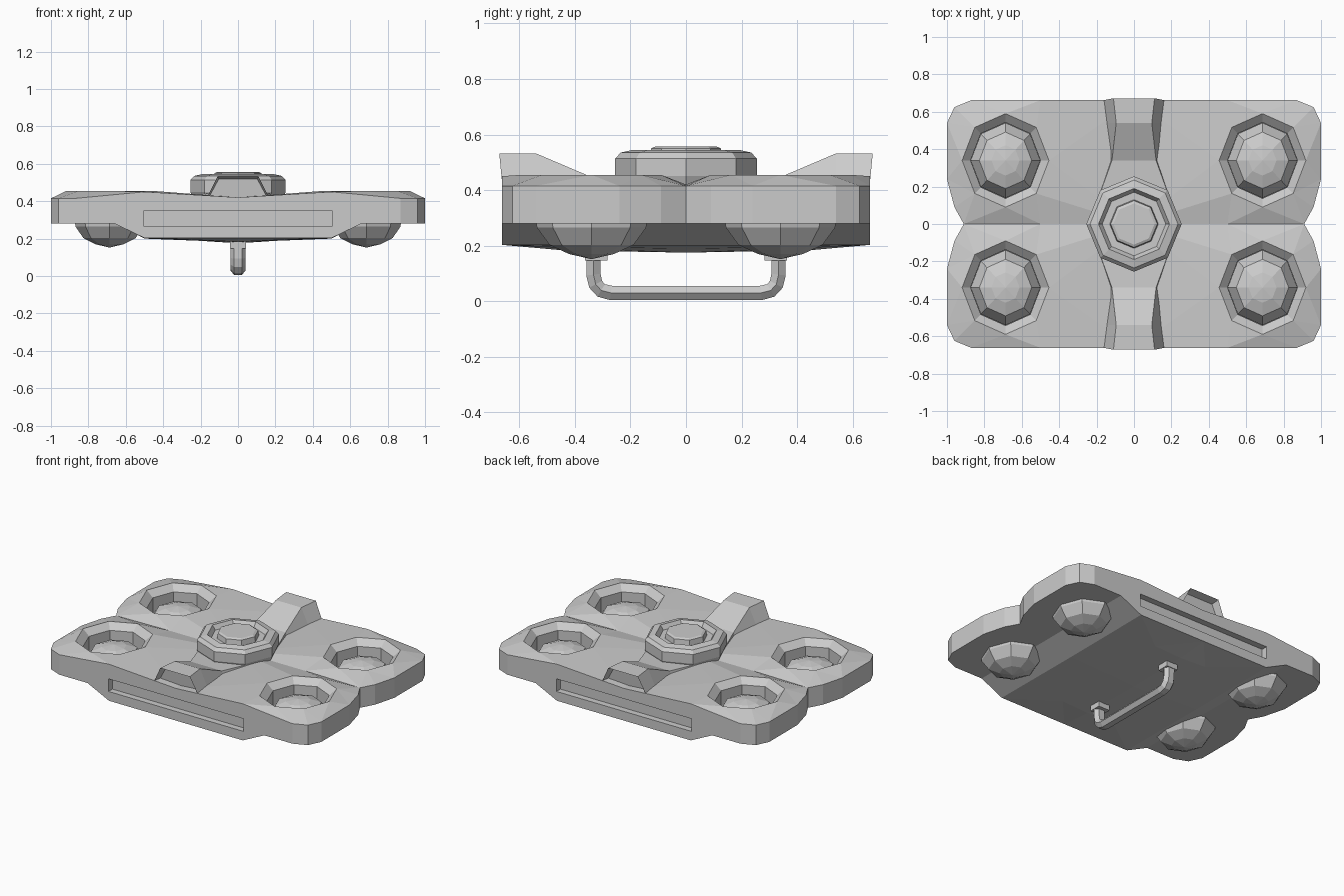
import bpy, bmesh
from math import cos, sin, pi

if "Cube" in bpy.data.objects:
    bpy.data.objects.remove(bpy.data.objects["Cube"])


def finish(name, bm):
    bmesh.ops.remove_doubles(bm, verts=bm.verts, dist=0.0005)
    bmesh.ops.recalc_face_normals(bm, faces=bm.faces)
    me = bpy.data.meshes.new(name)
    bm.to_mesh(me)
    bm.free()
    ob = bpy.data.objects.new(name, me)
    bpy.context.collection.objects.link(ob)
    return ob


def ring(cx, cy, rx, ry, z):
    return [(cx + rx * cos(k * pi / 4), cy + ry * sin(k * pi / 4), z) for k in range(8)]


def lathe(name, cx, cy, profile, ratio=1.0):
    """Eight-sided turned solid from (radius, z) points."""
    bm = bmesh.new()
    loops = [[bm.verts.new(p) for p in ring(cx, cy, r, r * ratio, z)] for r, z in profile]
    for a, b in zip(loops, loops[1:]):
        for k in range(8):
            j = (k + 1) % 8
            bm.faces.new((a[k], a[j], b[j], b[k]))
    bm.faces.new(loops[0])
    bm.faces.new(loops[-1])
    return finish(name, bm)


# Body: one quadrant described by named points, then mirrored four ways
P = {}
edge = [(.91, 0), (.96, .09), (1, .24), (1, .54), (.96, .625), (.87, .662)]
for i, (x, y) in enumerate(edge):
    P[f"E{i}"] = (x, y, .415)
    P[f"e{i}"] = (x, y, .28)
for k in range(8):
    P[f"R{k}"] = ring(.687, .34, .232, .25, .455)[k]
    P[f"B{k}"] = ring(.687, .34, .187, .203, .415)[k]
    P[f"b{k}"] = ring(.687, .34, .187, .203, .29)[k]
P.update(
    E6=(.5, .662, .45), M=(0, .662, .42), V=(.5, 0, .42), C=(0, 0, .42),
    S=(.66, .662, .28), S0=(.66, 0, .28), T=(.5, .662, .203), T0=(.5, 0, .2),
    K=(.2, .44, .192), C0=(.2, 0, .188), M0=(0, .662, .203), N=(0, .44, .183), O=(0, 0, .175),
    a=(.503, .662, .35), bb=(.503, .662, .265), c=(0, .662, .35), d=(0, .662, .265),
    ai=(.503, .62, .35), bi=(.503, .62, .265), ci=(0, .62, .35), di=(0, .62, .265))
faces = """R0 E2 E3|R0 E3 R1|R1 E3 E4|R1 E4 E5|R1 E5 R2|R2 E5 E6|R2 E6 R3|R3 E6 M|R3 M R4
R4 M C|R4 C R5|R5 C V|R5 V R6|R6 V E0|R6 E0 R7|R7 E0 E1|R7 E1 E2|R7 E2 R0
e0 e1 e2 e3 e4 e5 S S0|S T T0 S0|T T0 C0 K|T K M0|K C0 O N|M0 K N
E5 E6 a bb T S e5|E6 M c a|a c ci ai|ai ci di bi|bi di d bb|a ai bi bb|bb d M0 T"""
face_list = [f.split() for f in faces.replace("\n", "|").split("|")]
face_list += [[f"E{i}", f"E{i+1}", f"e{i+1}", f"e{i}"] for i in range(5)]
for k in range(8):
    j = (k + 1) % 8
    face_list += [[f"R{k}", f"R{j}", f"B{j}", f"B{k}"], [f"B{k}", f"B{j}", f"b{j}", f"b{k}"]]
face_list.append([f"b{k}" for k in range(8)])
bm = bmesh.new()
for sx in (1, -1):
    for sy in (1, -1):
        v = {n: bm.verts.new((x * sx, y * sy, z)) for n, (x, y, z) in P.items()}
        for f in face_list:
            bm.faces.new([v[n] for n in f])
finish("body", bm)

# Faceted balls sitting in the four corner sockets
ball = [(.002, .152), (.075, .17), (.14, .203), (.182, .265), (.186, .30),
        (.14, .375), (.075, .40), (.002, .41)]
for sx in (1, -1):
    for sy in (1, -1):
        lathe("corner_ball", .687 * sx, .34 * sy, ball, 1.08)

# Central hub with groove and raised button
lathe("hub", 0, 0, [(.235, .40), (.255, .45), (.255, .513), (.235, .535), (.19, .545), (.17, .515),
                    (.13, .515), (.125, .55), (.11, .557)])

# End ramps, hollowed on the outer face, their inner ends running under the hub
for s in (1, -1):
    bm = bmesh.new()
    sect = [(.17, .66, .41, .11, .672, .532), (.155, .54, .41, .095, .54, .532),
            (.13, .34, .40, .118, .34, .447), (.25, 0, .38, .24, 0, .43)]
    loops = [[bm.verts.new((x, y * s, z)) for x, y, z in
              ((-wb, yb, zb), (wb, yb, zb), (wt, yt, zt), (-wt, yt, zt))]
             for wb, yb, zb, wt, yt, zt in sect]
    for a, b in zip(loops, loops[1:]):
        for k in range(4):
            j = (k + 1) % 4
            bm.faces.new((a[k], a[j], b[j], b[k]))
    bm.faces.new(loops[-1])
    outer = bm.faces.new(loops[0])
    bmesh.ops.recalc_face_normals(bm, faces=bm.faces)
    bmesh.ops.inset_region(bm, faces=[outer], thickness=.015)
    bmesh.ops.translate(bm, verts=outer.verts, vec=(0, -.05 * s, 0))
    finish("end_ramp", bm)

# Handle underneath, a bent six-sided bar
half = [(.333, .2), (.333, .1), (.325, .065), (.305, .043), (.27, .034)]
path = [(-y, z) for y, z in half] + half[::-1]
cu = bpy.data.curves.new("handle", "CURVE")
cu.dimensions = "3D"
cu.bevel_depth = .03
cu.bevel_resolution = 1
cu.use_fill_caps = True
sp = cu.splines.new("POLY")
sp.points.add(len(path) - 1)
for p, (y, z) in zip(sp.points, path):
    p.co = (0, y, z - .004, 1)
sp.use_smooth = False
handle = bpy.data.objects.new("handle", cu)
handle.scale.x = 1.35
bpy.context.collection.objects.link(handle)

# Handle feet
for s in (1, -1):
    bpy.ops.mesh.primitive_cube_add(size=1, location=(0, .323 * s, .172))
    foot = bpy.context.object
    foot.name = "handle_foot"
    foot.scale = (.085, .08, .05)
